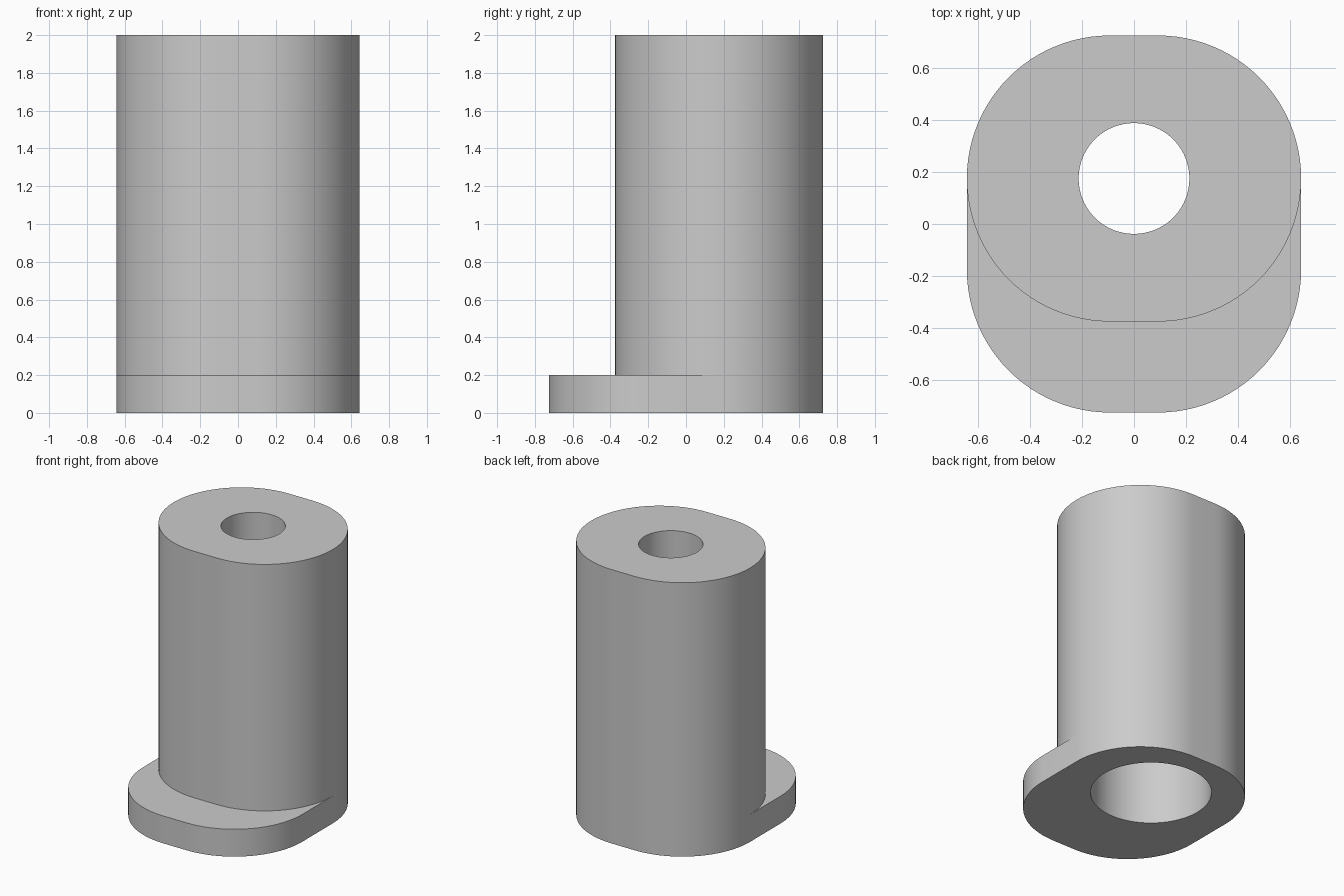
import bpy, bmesh, math

cube = bpy.data.objects.get("Cube")
if cube:
    bpy.data.objects.remove(cube, do_unlink=True)

STEPS = 24          # segments per quarter turn
AXIS_Y = 0.175      # centre of the post and its bore
HALF_FLAT = 0.093   # half length of the straight front and back sides
POST_R = 0.55


def ring(bm, z, radius, flat=0.0, front_y=AXIS_Y):
    """Loop of four quarter arcs; front_y moves the two front corners."""
    corners = [(flat, AXIS_Y), (-flat, AXIS_Y), (-flat, front_y), (flat, front_y)]
    verts = []
    for quarter, (cx, cy) in enumerate(corners):
        for i in range(STEPS + 1):
            a = math.pi / 2 * (quarter + i / STEPS)
            verts.append(bm.verts.new((cx + radius * math.cos(a),
                                       cy + radius * math.sin(a), z)))
    return verts


bm = bmesh.new()
rings = [
    # foot flange
    ring(bm, 0.0, POST_R, HALF_FLAT, -AXIS_Y),
    ring(bm, 0.2, POST_R, HALF_FLAT, -AXIS_Y),
    # upright post
    ring(bm, 0.2, POST_R, HALF_FLAT),
    ring(bm, 2.0, POST_R, HALF_FLAT),
    # narrow hole from the top
    ring(bm, 2.0, 0.213),
    ring(bm, 1.0, 0.213),
    # wide counterbore from below
    ring(bm, 1.0, 0.4),
    ring(bm, 0.0, 0.4),
]

# Bridge each loop to the next, closing the last back to the first
for k, lower in enumerate(rings):
    upper = rings[(k + 1) % len(rings)]
    for i in range(len(lower)):
        j = (i + 1) % len(lower)
        bm.faces.new((lower[i], lower[j], upper[j], upper[i]))
bmesh.ops.remove_doubles(bm, verts=bm.verts[:], dist=0.0001)
bmesh.ops.recalc_face_normals(bm, faces=bm.faces[:])

mesh = bpy.data.meshes.new("flanged_post")
bm.to_mesh(mesh)
bm.free()
post = bpy.data.objects.new("flanged_post", mesh)
bpy.context.collection.objects.link(post)

# Plain grey material
grey = bpy.data.materials.new("light_grey")
grey.use_nodes = True
colour = (0.6, 0.6, 0.6, 1.0)
grey.diffuse_color = colour
grey.node_tree.nodes["Principled BSDF"].inputs["Base Color"].default_value = colour
mesh.materials.append(grey)

# Smooth walls with crisp rims
bpy.ops.object.select_all(action="DESELECT")
post.select_set(True)
bpy.context.view_layer.objects.active = post
bpy.ops.object.shade_smooth_by_angle(angle=math.radians(30))
